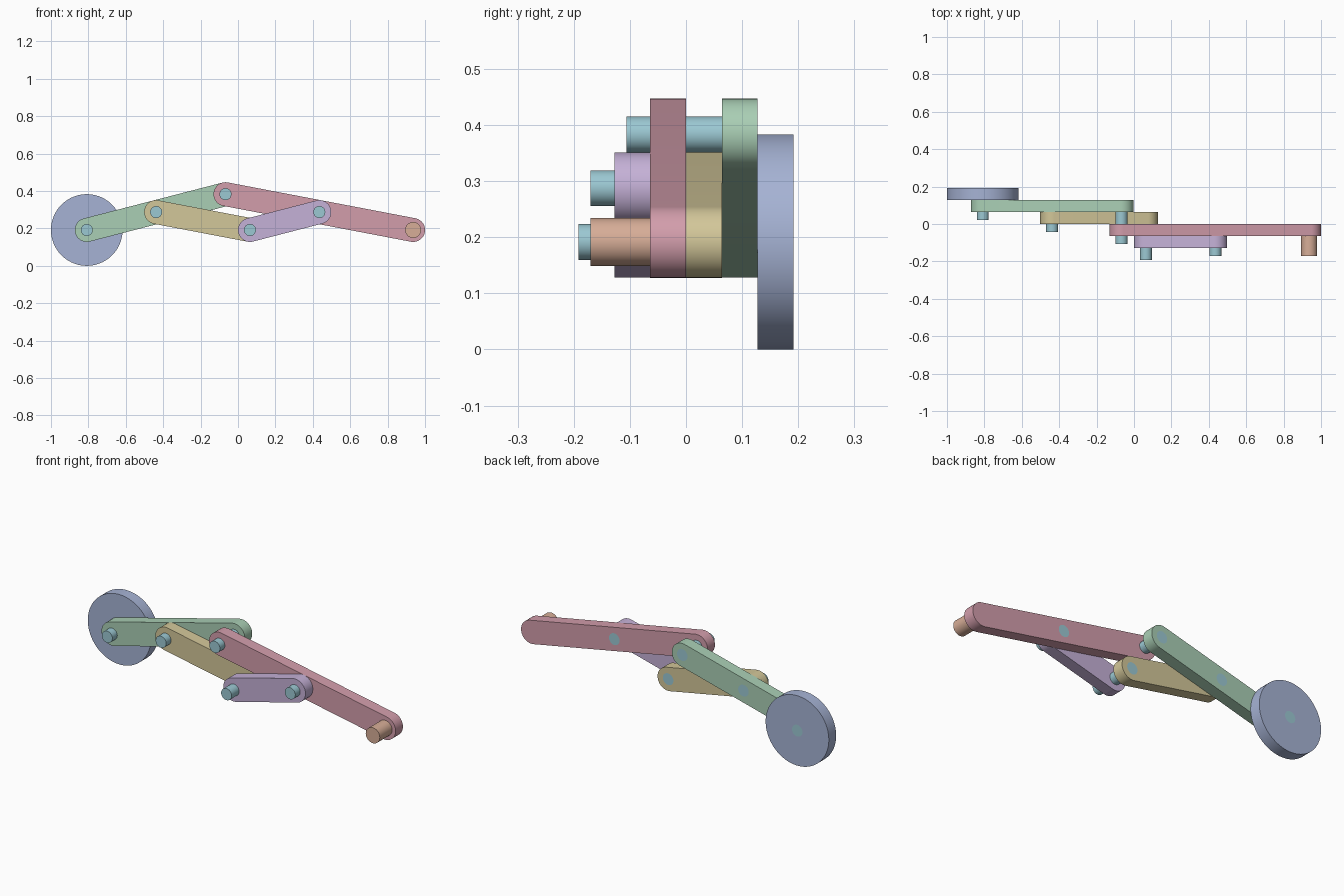
import bpy
from math import cos, sin, pi, atan2, sqrt

if "Cube" in bpy.data.objects:
    bpy.data.objects.remove(bpy.data.objects["Cube"])

U = 2 / 94          # base module; every size is a multiple of it
SEG = 64
PIN_R = 1.5 * U


def material(name, rgb):
    m = bpy.data.materials.new(name)
    m.diffuse_color = (*rgb, 1)
    m.use_nodes = True
    m.node_tree.nodes["Principled BSDF"].inputs["Base Color"].default_value = m.diffuse_color
    return m


def arc(c, r, start=0, sweep=2 * pi, n=SEG, closed=True):
    steps = n if closed else n - 1
    return [(c[0] + r * cos(start + sweep * i / steps),
             c[1] + r * sin(start + sweep * i / steps)) for i in range(n)]


def plate(name, loops, y0, y1, mat):
    """Filled outline in the xz plane (inner loops become holes), thick from y0 to y1."""
    cu = bpy.data.curves.new(name, 'CURVE')
    cu.dimensions = '2D'
    cu.fill_mode = 'BOTH'
    cu.extrude = (y1 - y0) / 2
    for pts in loops:
        sp = cu.splines.new('POLY')
        sp.points.add(len(pts) - 1)
        for p, (x, z) in zip(sp.points, pts):
            p.co = (x, z, 0, 1)
        sp.use_cyclic_u = True
    ob = bpy.data.objects.new(name, cu)
    bpy.context.collection.objects.link(ob)
    ob.location.y = (y0 + y1) / 2
    ob.rotation_euler.x = pi / 2
    bpy.ops.object.select_all(action='DESELECT')
    ob.select_set(True)
    bpy.context.view_layer.objects.active = ob
    bpy.ops.object.convert(target='MESH')
    ob = bpy.context.object
    ob.name = name
    ob.data.materials.clear()
    ob.data.materials.append(mat)
    bpy.ops.object.shade_smooth_by_angle(angle=pi / 6)
    return ob


def bar(name, a, b, holes, layer, mat):
    """Round-ended link with pin holes, one layer (3 modules) thick."""
    t = atan2(b[1] - a[1], b[0] - a[0])
    outline = (arc(b, 3 * U, t - pi / 2, pi, SEG // 2, False)
               + arc(a, 3 * U, t + pi / 2, pi, SEG // 2, False))
    plate(name, [outline] + [arc(h, PIN_R) for h in holes],
          layer * 3 * U, (layer + 1) * 3 * U, mat)


def rod(name, c, r, y0, y1, mat):
    plate(name, [arc(c, r)], y0 * U, y1 * U, mat)


# Joint positions (x, z)
dz = 4.5 * U
dg = sqrt(18 ** 2 - 4.5 ** 2) * U
dr = sqrt(24 ** 2 - 4.5 ** 2) * U
axle = (-1 + 9 * U, 9 * U)
left_mid = (axle[0] + dg, axle[1] + dz)
apex = (axle[0] + 2 * dg, axle[1] + 2 * dz)
right_mid = (apex[0] + dr, apex[1] - dz)
end = (apex[0] + 2 * dr, axle[1])
low = (left_mid[0] + dr, axle[1])

blue = material("blue", (0.38, 0.45, 0.66))
green = material("green", (0.40, 0.62, 0.46))
yellow = material("yellow", (0.65, 0.57, 0.32))
red = material("red", (0.65, 0.34, 0.41))
purple = material("purple", (0.56, 0.44, 0.68))
orange = material("orange", (0.68, 0.42, 0.31))
teal = material("teal", (0.33, 0.58, 0.65))

# Base disc
plate("base_disc", [arc(axle, 9 * U, n=96), arc(axle, PIN_R)], 6 * U, 9 * U, blue)

# Links, back to front
bar("long_link_back", axle, apex, [axle, left_mid, apex], 1, green)
bar("short_link_back", left_mid, low, [left_mid, low], 0, yellow)
bar("long_link_front", apex, end, [apex, right_mid], -1, red)
bar("short_link_front", low, right_mid, [low, right_mid], -2, purple)

# Handle peg
rod("handle", end, 2 * U, -8, -3, orange)

# Pivot pins
for name, c, y0, y1 in [("axle_pin", axle, 1, 9), ("left_pin", left_mid, -2, 6),
                        ("apex_pin", apex, -5, 6), ("right_pin", right_mid, -8, 0),
                        ("tracer_pin", low, -9, 3)]:
    rod(name, c, PIN_R, y0, y1, teal)
